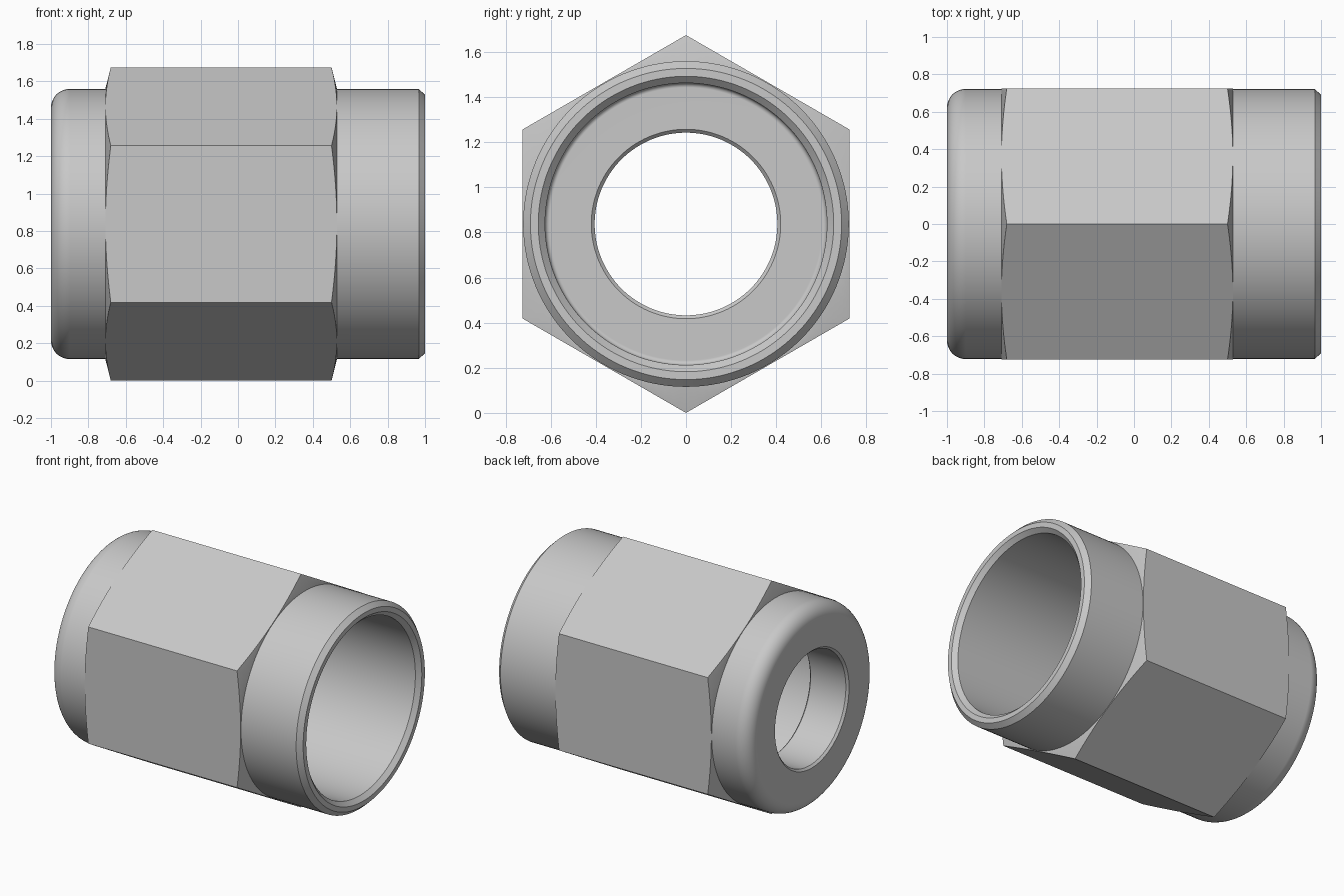
import bpy
import bmesh
import math

CENTRE_Z = 0.8375
HEX_R = 0.8375      # corner radius of the hexagon
BODY_R = 0.722      # outer radius of the sleeve

cube = bpy.data.objects.get("Cube")
if cube:
    bpy.data.objects.remove(cube, do_unlink=True)

steel = bpy.data.materials.new("satin_steel_grey")
steel.use_nodes = True
grey = (0.58, 0.58, 0.58, 1.0)
steel.diffuse_color = grey
steel.node_tree.nodes["Principled BSDF"].inputs["Base Color"].default_value = grey


def fillet(cx, cr, radius, start, end, steps):
    """Arc points (x, r) between two angles in degrees."""
    angles = [math.radians(start + (end - start) * i / steps) for i in range(steps + 1)]
    return [(cx + radius * math.cos(a), cr + radius * math.sin(a)) for a in angles]


def lathe(name, profile, segments):
    """Spin a closed (x, r) profile around the x axis."""
    bm = bmesh.new()
    rings = []
    for i in range(segments):
        a = 2 * math.pi * i / segments
        rings.append([bm.verts.new((x, r * math.sin(a), r * math.cos(a))) for x, r in profile])
    n = len(profile)
    for i in range(segments):
        here, there = rings[i], rings[(i + 1) % segments]
        for j in range(n):
            k = (j + 1) % n
            bm.faces.new((here[j], here[k], there[k], there[j]))
    bmesh.ops.recalc_face_normals(bm, faces=bm.faces)
    mesh = bpy.data.meshes.new(name)
    bm.to_mesh(mesh)
    bm.free()
    mesh.materials.append(steel)
    obj = bpy.data.objects.new(name, mesh)
    bpy.context.collection.objects.link(obj)
    obj.location.z = CENTRE_Z
    return obj


def activate(obj):
    bpy.ops.object.select_all(action='DESELECT')
    obj.select_set(True)
    bpy.context.view_layer.objects.active = obj


def finish(obj):
    activate(obj)
    bpy.ops.object.shade_smooth_by_angle(angle=math.radians(30))
    weighted = obj.modifiers.new("Flat faces", 'WEIGHTED_NORMAL')
    weighted.keep_sharp = True


# Sleeve: rounded closed end, chamfered open end, wide bore and narrow hole
sleeve_profile = (
    [(-1, 0.42)]
    + fillet(-0.9, BODY_R - 0.1, 0.1, 180, 90, 10)
    + [(0.967, BODY_R), (1, 0.69), (1, 0.655), (0.97, 0.625)]
    + fillet(-0.67, 0.605, 0.02, 90, 180, 4)
    + [(-0.69, 0.42), (-0.705, 0.405), (-0.985, 0.405)]
)
sleeve = lathe("sleeve", sleeve_profile, 128)
finish(sleeve)

# Hexagon: six-sided ring trimmed by a turned shape that chamfers its corners
hexagon = lathe("hexagon_grip", [(-0.75, 0.5), (-0.75, HEX_R), (0.6, HEX_R), (0.6, 0.5)], 6)
trim = lathe("corner_trim", [(-0.71, 0.68), (-0.71, 0.72), (-0.67, 0.877),
                             (0.49, 0.877), (0.53, 0.72), (0.53, 0.68)], 128)
trim.hide_render = True
cut = hexagon.modifiers.new("Chamfer corners", 'BOOLEAN')
cut.operation = 'INTERSECT'
cut.solver = 'EXACT'
cut.object = trim
activate(hexagon)
bpy.ops.object.modifier_apply(modifier=cut.name)
bpy.data.objects.remove(trim, do_unlink=True)
finish(hexagon)
